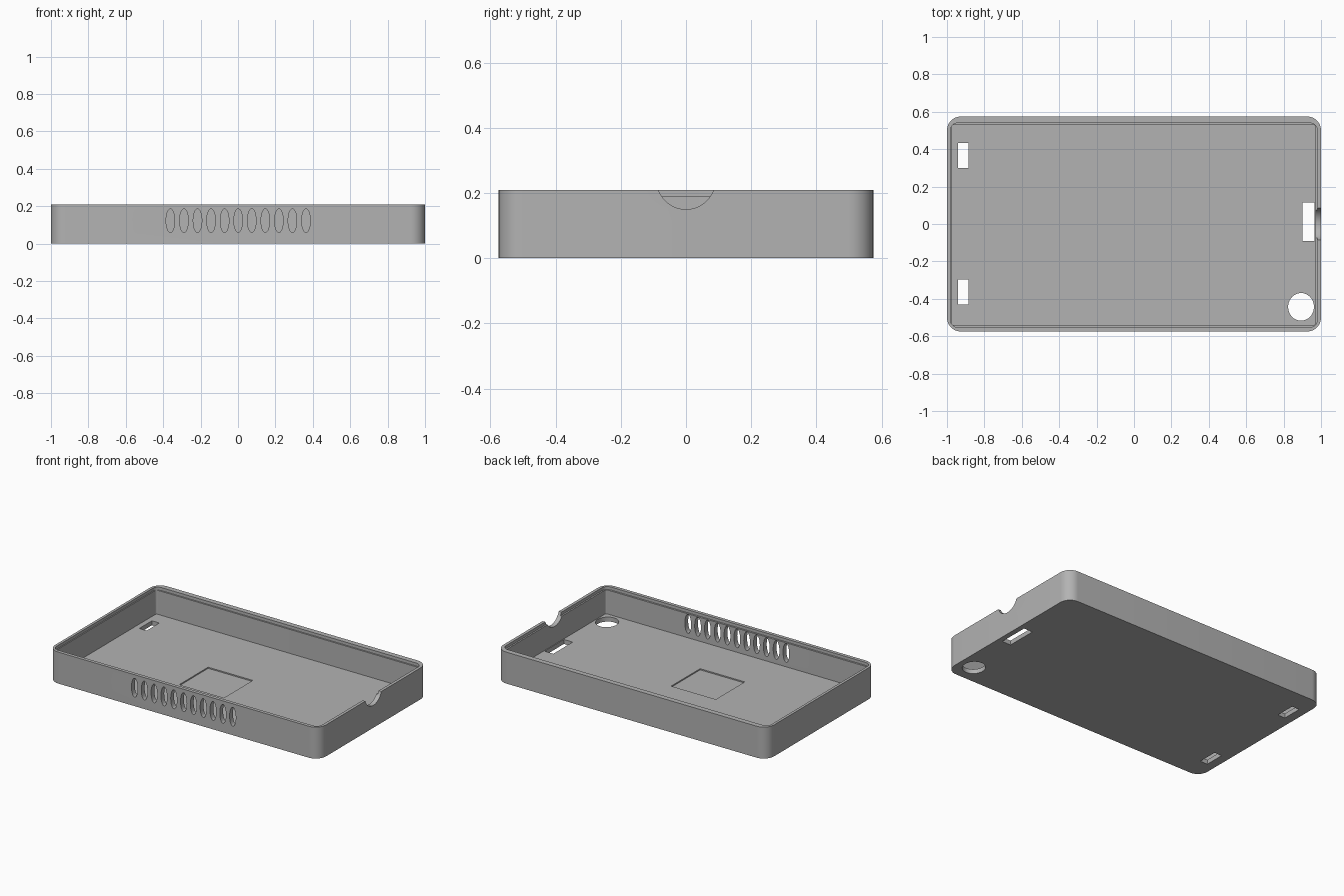
import bpy
import bmesh
import math
from mathutils import Matrix, Vector

cube = bpy.data.objects.get("Cube")
if cube:
    bpy.data.objects.remove(cube, do_unlink=True)

# Single grey plastic
plastic = bpy.data.materials.new("grey_plastic")
plastic.use_nodes = True
grey = (0.45, 0.45, 0.45, 1)
plastic.diffuse_color = grey
plastic.node_tree.nodes["Principled BSDF"].inputs["Base Color"].default_value = grey

HEIGHT = 0.21
FLOOR = 0.03


def finish(name, bm):
    bmesh.ops.recalc_face_normals(bm, faces=bm.faces)
    mesh = bpy.data.meshes.new(name)
    bm.to_mesh(mesh)
    bm.free()
    mesh.materials.append(plastic)
    obj = bpy.data.objects.new(name, mesh)
    bpy.context.collection.objects.link(obj)
    return obj


def box(name, x0, x1, y0, y1, z0, z1, radius=0.0):
    """Box given by its limits, with optional rounded vertical corners."""
    bm = bmesh.new()
    bmesh.ops.create_cube(bm, size=1)
    bmesh.ops.scale(bm, vec=(x1 - x0, y1 - y0, z1 - z0), verts=bm.verts)
    bmesh.ops.translate(bm, vec=((x0 + x1) / 2, (y0 + y1) / 2, (z0 + z1) / 2), verts=bm.verts)
    if radius:
        upright = [e for e in bm.edges
                   if abs(e.verts[0].co.z - e.verts[1].co.z) > 0.01]
        bmesh.ops.bevel(bm, geom=upright, offset=radius, segments=10,
                        profile=0.5, affect='EDGES')
    return finish(name, bm)


def cylinder(name, centre, rx, ry, depth, axis):
    """Elliptical cylinder along the given axis."""
    bm = bmesh.new()
    bmesh.ops.create_cone(bm, cap_ends=True, segments=40, radius1=1, radius2=1, depth=depth)
    bmesh.ops.scale(bm, vec=(rx, ry, 1), verts=bm.verts)
    if axis == 'X':
        bm.transform(Matrix.Rotation(math.pi / 2, 4, 'Y'))
    elif axis == 'Y':
        bm.transform(Matrix.Rotation(math.pi / 2, 4, 'X'))
    bm.transform(Matrix.Translation(Vector(centre)))
    return finish(name, bm)


# Outer shell
tray = box("case_tray", -1, 1, -0.575, 0.575, 0, HEIGHT, 0.075)

# Main cavity, stepped rim and shallow recess in the floor
cutters = [
    box("cavity", -0.975, 0.97, -0.54, 0.53, FLOOR, 0.3, 0.01),
    box("rim_step", -0.982, 0.98, -0.552, 0.54, HEIGHT - 0.02, 0.3, 0.04),
    box("floor_recess", -0.28, 0.05, -0.22, 0.085, FLOOR - 0.008, 0.1),
]

# Floor openings
for y in (-0.363, 0.367):
    cutters.append(box("strap_slot", -0.94, -0.885, y - 0.067, y + 0.067, -0.1, 0.1))
cutters.append(box("connector_slot", 0.9, 0.965, -0.09, 0.115, -0.1, 0.1))
cutters.append(cylinder("round_hole", (0.893, -0.443, 0), 0.069, 0.074, 0.2, 'Z'))

# Cable notch in the end wall
cutters.append(cylinder("cable_notch", (1, 0, 0.24), 0.09, 0.09, 0.2, 'X'))

# Row of oval vents in the front wall
for i in range(15):
    x = (i - 7) * 0.0725 + 0.001
    cutters.append(cylinder("vent", (x, -0.55, 0.123), 0.023, 0.063, 0.2, 'Y'))

# Cut all openings and discard the cutters
bpy.context.view_layer.objects.active = tray
for cutter in cutters:
    cutter.hide_render = True
    mod = tray.modifiers.new(cutter.name, 'BOOLEAN')
    mod.operation = 'DIFFERENCE'
    mod.solver = 'EXACT'
    mod.object = cutter
    bpy.ops.object.modifier_apply(modifier=mod.name)
    bpy.data.objects.remove(cutter, do_unlink=True)

# Smooth the rounded corners, keep edges sharp
bpy.ops.object.select_all(action='DESELECT')
tray.select_set(True)
bpy.ops.object.shade_smooth_by_angle(angle=math.radians(30))
